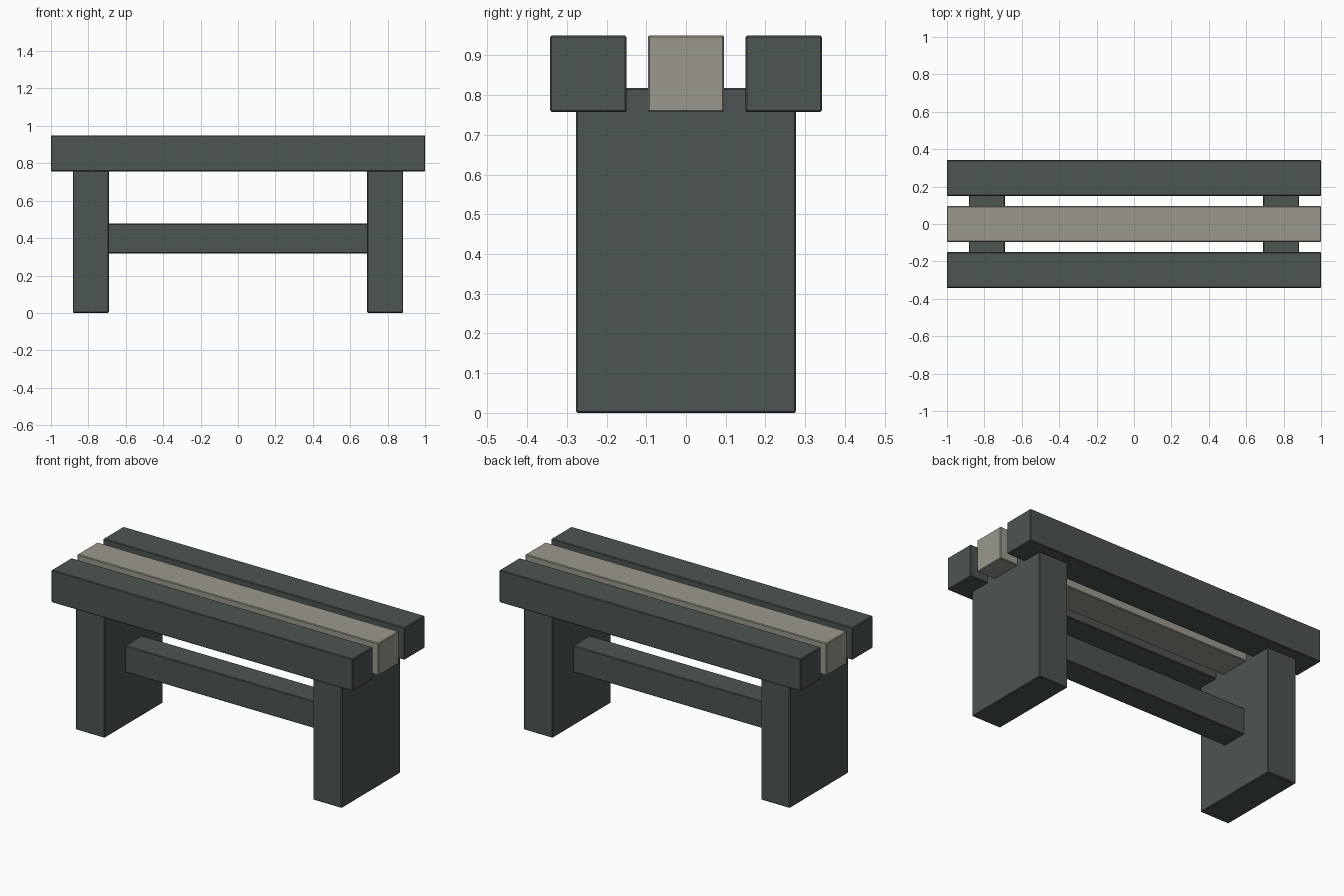
import bpy
import bmesh

if "Cube" in bpy.data.objects:
    bpy.data.objects.remove(bpy.data.objects["Cube"])


def material(name, color):
    m = bpy.data.materials.new(name)
    m.diffuse_color = (*color, 1.0)
    m.use_nodes = True
    m.node_tree.nodes["Principled BSDF"].inputs["Base Color"].default_value = m.diffuse_color
    return m


charcoal = material("charcoal green", (0.072, 0.089, 0.085))
stone = material("warm stone", (0.325, 0.312, 0.265))


def beam(name, lo, hi, mat, bevel=0.004):
    """Box between two corners with slightly eased edges."""
    bm = bmesh.new()
    bmesh.ops.create_cube(bm, size=1.0)
    for v in bm.verts:
        for i in range(3):
            v.co[i] = hi[i] if v.co[i] > 0 else lo[i]
    bmesh.ops.bevel(bm, geom=bm.edges[:], offset=bevel, segments=1,
                    affect='EDGES', profile=0.5)
    mesh = bpy.data.meshes.new(name)
    bm.to_mesh(mesh)
    bm.free()
    mesh.materials.append(mat)
    obj = bpy.data.objects.new(name, mesh)
    bpy.context.collection.objects.link(obj)
    return obj


# Seat: three square beams, the middle one lighter
for name, y, mat in (("front_slat", -0.246, charcoal),
                     ("middle_slat", 0.0, stone),
                     ("back_slat", 0.246, charcoal)):
    beam(name, (-1, y - 0.096, 0.757), (1, y + 0.096, 0.95), mat)

# Slab legs, rising a little between the slats
for name, x in (("left_leg", -0.787), ("right_leg", 0.787)):
    beam(name, (x - 0.096, -0.277, 0), (x + 0.096, 0.277, 0.818), charcoal)

# Stretcher joining the legs
beam("stretcher", (-0.70, -0.079, 0.318), (0.70, 0.079, 0.478), charcoal)
